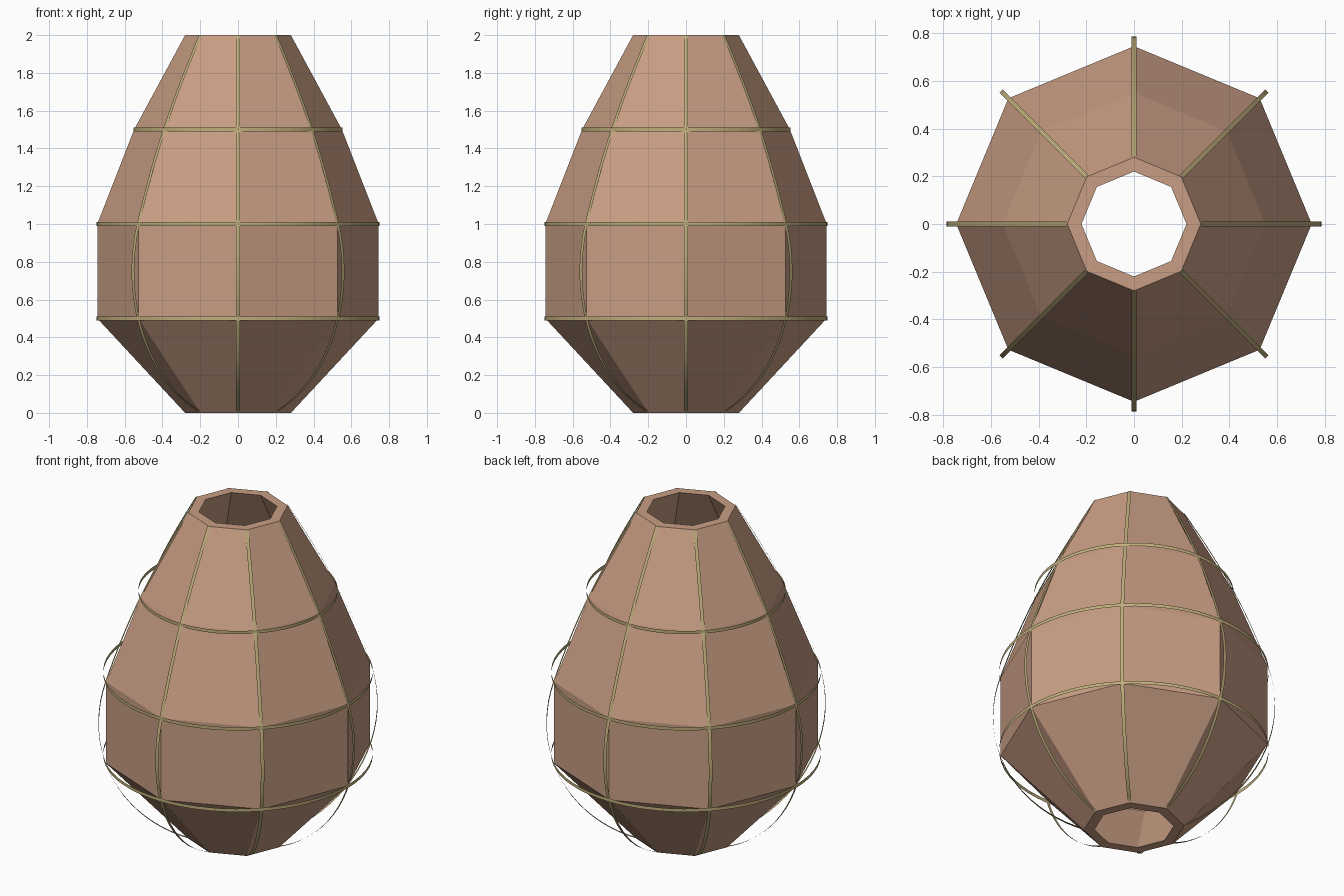
import bpy
from math import pi, sin, cos

if "Cube" in bpy.data.objects:
    bpy.data.objects.remove(bpy.data.objects["Cube"])

SIDES = 8
PROFILE = [(0.28, 0), (0.745, 0.5), (0.745, 1.0), (0.55, 1.5), (0.28, 2.0)]
WALL = 0.06
STRIP = 0.01  # half width of ribs and hoops


def material(name, colour):
    m = bpy.data.materials.new(name)
    m.diffuse_color = (*colour, 1)
    m.use_nodes = True
    m.node_tree.nodes["Principled BSDF"].inputs["Base Color"].default_value = m.diffuse_color
    return m


def add_mesh(name, verts, faces, mat, smooth=False):
    me = bpy.data.meshes.new(name)
    me.from_pydata(verts, [], faces)
    me.materials.append(mat)
    for p in me.polygons:
        p.use_smooth = smooth
    ob = bpy.data.objects.new(name, me)
    bpy.context.collection.objects.link(ob)
    return ob


def lathe(name, profile, sides, mat, closed=False, smooth=False):
    n = len(profile)
    verts = [(r * cos(2 * pi * i / sides), r * sin(2 * pi * i / sides), z)
             for i in range(sides) for r, z in profile]
    faces = []
    for i in range(sides):
        a, b = i * n, (i + 1) % sides * n
        for j in range(n if closed else n - 1):
            k = (j + 1) % n
            faces.append((a + j, b + j, b + k, a + k))
    return add_mesh(name, verts, faces, mat, smooth)


def hermite(p, q, m0, m1, h, t):
    return ((2*t**3 - 3*t**2 + 1) * p + (t**3 - 2*t**2 + t) * h * m0
            + (3*t**2 - 2*t**3) * q + (t**3 - t**2) * h * m1)


paper = material("shell_tan", (0.58, 0.34, 0.23))
cane = material("rib_straw", (0.52, 0.42, 0.20))

# Hollow eight-sided shell, open at both ends
inner = [(r - WALL, z) for r, z in reversed(PROFILE)]
lathe("shell", PROFILE + inner, SIDES, paper, closed=True)

# Round flat hoops at the three middle levels
for i, (r, z) in enumerate(PROFILE[1:4]):
    lathe(f"hoop_{i + 1}", [(r + 0.004, z - STRIP), (r + 0.004, z + STRIP)],
          64, cane, smooth=True)

# Bowed rib line: round belly below, easing into the straight neck
rib = []
for i in range(21):
    a = -1.213 + i / 20 * (1.213 + 0.318)
    rib.append((0.80 * cos(a) - 0.013, max(0, 0.75 + 0.80 * sin(a))))
slopes = [-0.33, -0.47, -0.6]
for s in range(2):
    (r0, z0), (r1, z1) = PROFILE[2 + s], PROFILE[3 + s]
    for t in range(1, 9):
        rib.append((hermite(r0 + 0.002, r1 + 0.002, slopes[s], slopes[s + 1],
                            0.5, t / 8), z0 + 0.5 * t / 8))

# Flat ribs over the eight corners
for k in range(SIDES):
    c, s = cos(k * pi / 4), sin(k * pi / 4)
    verts = [(r * c - w * s, r * s + w * c, z)
             for r, z in rib for w in (-STRIP, STRIP)]
    faces = [(2*i, 2*i + 1, 2*i + 3, 2*i + 2) for i in range(len(rib) - 1)]
    add_mesh(f"rib_{k + 1}", verts, faces, cane, smooth=True)
